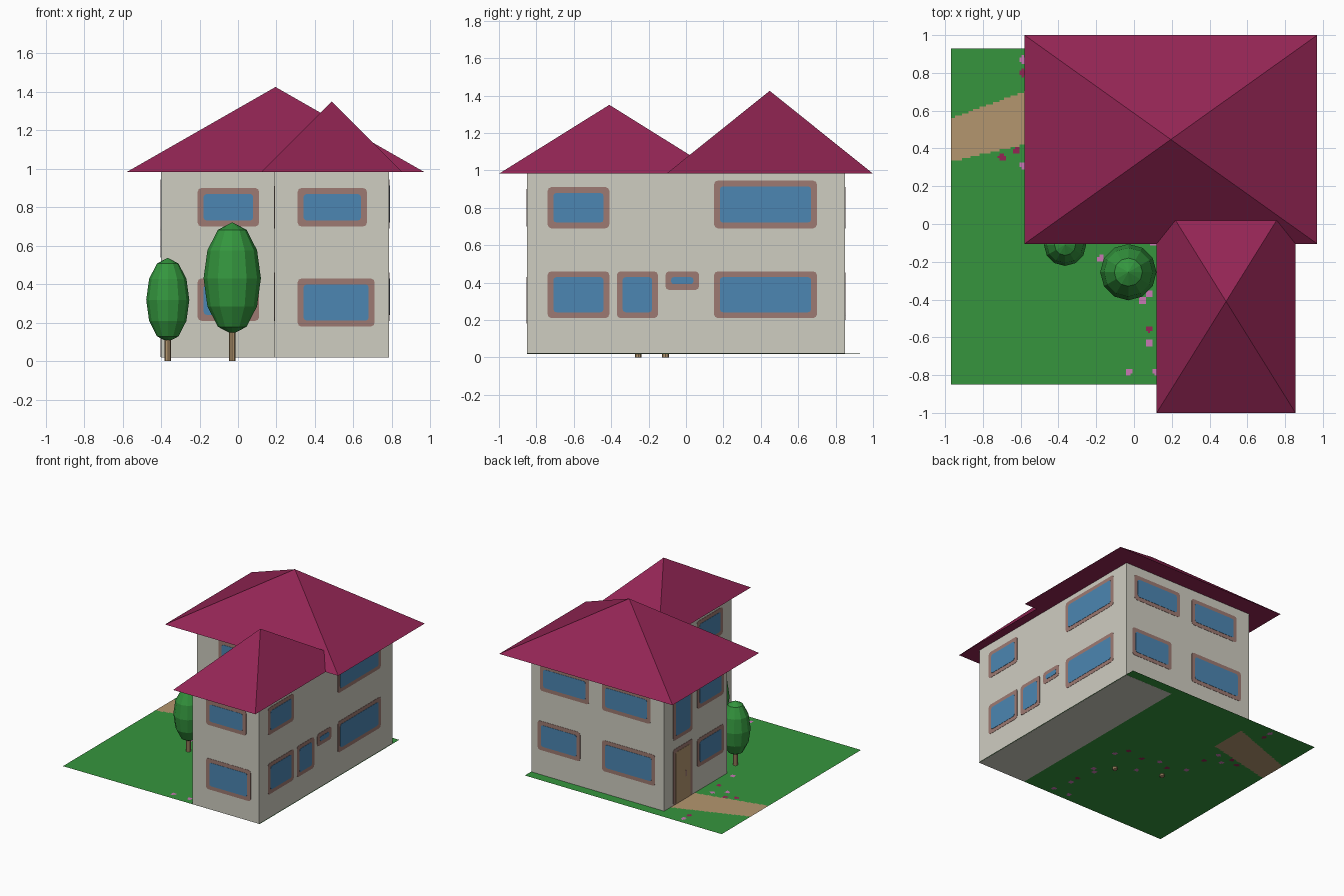
import bpy, bmesh, math

if "Cube" in bpy.data.objects:
    bpy.data.objects.remove(bpy.data.objects["Cube"])


def mat(name, r, g, b):
    lin = [(c / 255 / 12.92) if c < 10 else ((c / 255 + 0.055) / 1.055) ** 2.4 for c in (r, g, b)]
    m = bpy.data.materials.new(name)
    m.diffuse_color = (*lin, 1)
    m.use_nodes = True
    m.node_tree.nodes["Principled BSDF"].inputs["Base Color"].default_value = m.diffuse_color
    return m


WALL = mat("wall plaster", 207, 205, 193)
ROOF = mat("crimson", 147, 37, 84)
FRAME = mat("window frame", 158, 122, 114)
GLASS = mat("window glass", 76, 134, 178)
GRASS = mat("grass green", 54, 149, 61)
LEAF = mat("leaf green", 52, 150, 62)
TAN = mat("tan", 180, 150, 111)
PINK = mat("flower pink", 200, 120, 180)


def finish(name, bm, *mats, fix=True):
    if fix:
        bmesh.ops.recalc_face_normals(bm, faces=bm.faces[:])
    me = bpy.data.meshes.new(name)
    bm.to_mesh(me)
    bm.free()
    for m in mats:
        me.materials.append(m)
    ob = bpy.data.objects.new(name, me)
    bpy.context.collection.objects.link(ob)
    return ob


def prism(name, pts, offset, m):
    """Close a polygon and extrude it along offset."""
    bm = bmesh.new()
    f = bm.faces.new([bm.verts.new(p) for p in pts])
    ext = bmesh.ops.extrude_face_region(bm, geom=[f], use_keep_orig=True)
    bmesh.ops.translate(bm, vec=offset, verts=[v for v in ext["geom"] if isinstance(v, bmesh.types.BMVert)])
    return finish(name, bm, m)


def pyramid(name, x0, x1, y0, y1, z0, z1):
    bm = bmesh.new()
    base = [bm.verts.new(p) for p in ((x0, y0, z0), (x1, y0, z0), (x1, y1, z0), (x0, y1, z0))]
    top = bm.verts.new(((x0 + x1) / 2, (y0 + y1) / 2, z1))
    bm.faces.new(base)
    for i in range(4):
        bm.faces.new((base[i], base[(i + 1) % 4], top))
    finish(name, bm, ROOF)


def plate(name, axis, pos, sign, u0, u1, z0, z1, t, m, r):
    """Thin rounded panel lying on a wall facing +-x or +-y."""
    r = min(r, (z1 - z0) / 3)
    pts = []
    for cu, cz, a0 in ((u1 - r, z1 - r, 0), (u0 + r, z1 - r, 90), (u0 + r, z0 + r, 180), (u1 - r, z0 + r, 270)):
        for k in range(3):
            a = math.radians(a0 + 45 * k)
            u, z = cu + r * math.cos(a), cz + r * math.sin(a)
            pts.append((pos, u, z) if axis == "x" else (u, pos, z))
    prism(name, pts, (sign * t, 0, 0) if axis == "x" else (0, sign * t, 0), m)


def window(name, axis, pos, sign, u0, u1, z0, z1, b=0.031):
    plate(name + "_frame", axis, pos, sign, u0, u1, z0, z1, 0.002, FRAME, 0.02)
    plate(name + "_glass", axis, pos, sign, u0 + b, u1 - b, z0 + b, z1 - b, 0.004, GLASS, 0.016)


# L-shaped house body
XL, XM, XR, YF, YM, YB = -0.40, 0.19, 0.785, -0.85, 0.05, 0.85
prism("house_walls", [(x, y, 0.02) for x, y in
      ((XL, YM), (XM, YM), (XM, YF), (XR, YF), (XR, YB), (XL, YB))], (0, 0, 0.965), WALL)

# Two pyramid roofs
pyramid("main_roof", -0.58, 0.97, -0.105, 1.0, 0.982, 1.425)
pyramid("wing_roof", 0.12, 0.855, -1.0, 0.18, 0.982, 1.35)

# Windows: wall axis, wall position, facing, then u0, u1, z0, z1
walls = {
    "main_front": ("y", YM, -1, [(-0.21, 0.11, 0.70, 0.90), (-0.21, 0.11, 0.21, 0.43)]),
    "wing_front": ("y", YF, -1, [(0.31, 0.67, 0.70, 0.90), (0.31, 0.71, 0.18, 0.43)]),
    "right": ("x", XR, 1, [(-0.74, -0.41, 0.69, 0.91), (0.15, 0.70, 0.69, 0.945),
                           (-0.74, -0.41, 0.21, 0.46), (-0.37, -0.15, 0.21, 0.46),
                           (-0.11, 0.07, 0.36, 0.46), (0.15, 0.70, 0.21, 0.46)]),
    "back": ("y", YB, 1, [(0.27, 0.71, 0.70, 0.91), (-0.28, 0.155, 0.69, 0.91),
                          (0.35, 0.73, 0.22, 0.455), (-0.32, 0.155, 0.20, 0.45)]),
    "left": ("x", XL, -1, [(0.49, 0.735, 0.54, 0.945), (0.09, 0.43, 0.68, 0.91), (0.09, 0.43, 0.21, 0.44)]),
    "wing_left": ("x", XM, -1, [(-0.74, -0.41, 0.69, 0.91), (-0.74, -0.41, 0.21, 0.46)]),
}
for wname, (axis, pos, sign, rects) in walls.items():
    for i, rect in enumerate(rects):
        window(f"{wname}_window_{i + 1}", axis, pos, sign, *rect)

# Front door on the left wall
plate("door_frame", "x", XL, -1, 0.49, 0.735, 0.021, 0.47, 0.002, FRAME, 0.015)
plate("door", "x", XL, -1, 0.52, 0.705, 0.022, 0.44, 0.004, TAN, 0.01)
plate("door_handle", "x", XL, -1, 0.565, 0.585, 0.20, 0.25, 0.006, FRAME, 0.006)

# Lawn with path and flowers painted by position
flowers = [(-0.70, 0.35, 2), (-0.62, 0.385, 2), (-0.585, 0.31, 3), (-0.585, 0.87, 3), (-0.585, 0.80, 2),
           (-0.175, -0.18, 3), (0.045, -0.405, 3), (0.08, -0.37, 3), (0.08, -0.555, 2), (0.08, -0.63, 3),
           (-0.03, -0.78, 3), (0.12, -0.78, 3), (-0.23, 0.02, 3), (-0.10, -0.03, 2), (0.10, -0.10, 3),
           (0.05, 0.00, 2), (-0.33, -0.01, 2), (-0.46, 0.06, 3), (-0.47, 0.25, 2), (-0.50, 0.38, 3)]
bm = bmesh.new()
bmesh.ops.create_grid(bm, x_segments=150, y_segments=150, size=1)
for v in bm.verts:
    x, y = -0.09 + v.co.x * 0.88, 0.04 + v.co.y * 0.89
    v.co = (x, y, 0.02 + 0.002 * (x - 0.35))
for f in bm.faces:
    c = f.calc_center_median()
    d = c.x + 0.97
    if c.x < XL and 0.33 + 0.23 * d < c.y < 0.56 + 0.36 * d:
        f.material_index = 1
    for fx, fy, k in flowers:
        if math.hypot(c.x - fx, c.y - fy) < 0.019:
            f.material_index = k
finish("lawn", bm, GRASS, TAN, ROOF, PINK, fix=False)

# Trees: trunk plus faceted egg crown
for i, (x, y, r, z0, z1) in enumerate(((-0.03, -0.255, 0.149, 0.14, 0.722), (-0.365, -0.11, 0.112, 0.10, 0.537))):
    bpy.ops.mesh.primitive_cylinder_add(vertices=8, radius=0.018, depth=z0 + 0.04, location=(x, y, (z0 + 0.04) / 2))
    trunk = bpy.context.object
    trunk.name = f"tree_trunk_{i + 1}"
    trunk.data.materials.append(TAN)
    bpy.ops.mesh.primitive_uv_sphere_add(segments=12, ring_count=6, radius=1, location=(x, y, (z0 + z1) / 2))
    crown = bpy.context.object
    crown.name = f"tree_crown_{i + 1}"
    crown.scale = (r, r, (z1 - z0) / 2)
    crown.data.materials.append(LEAF)
